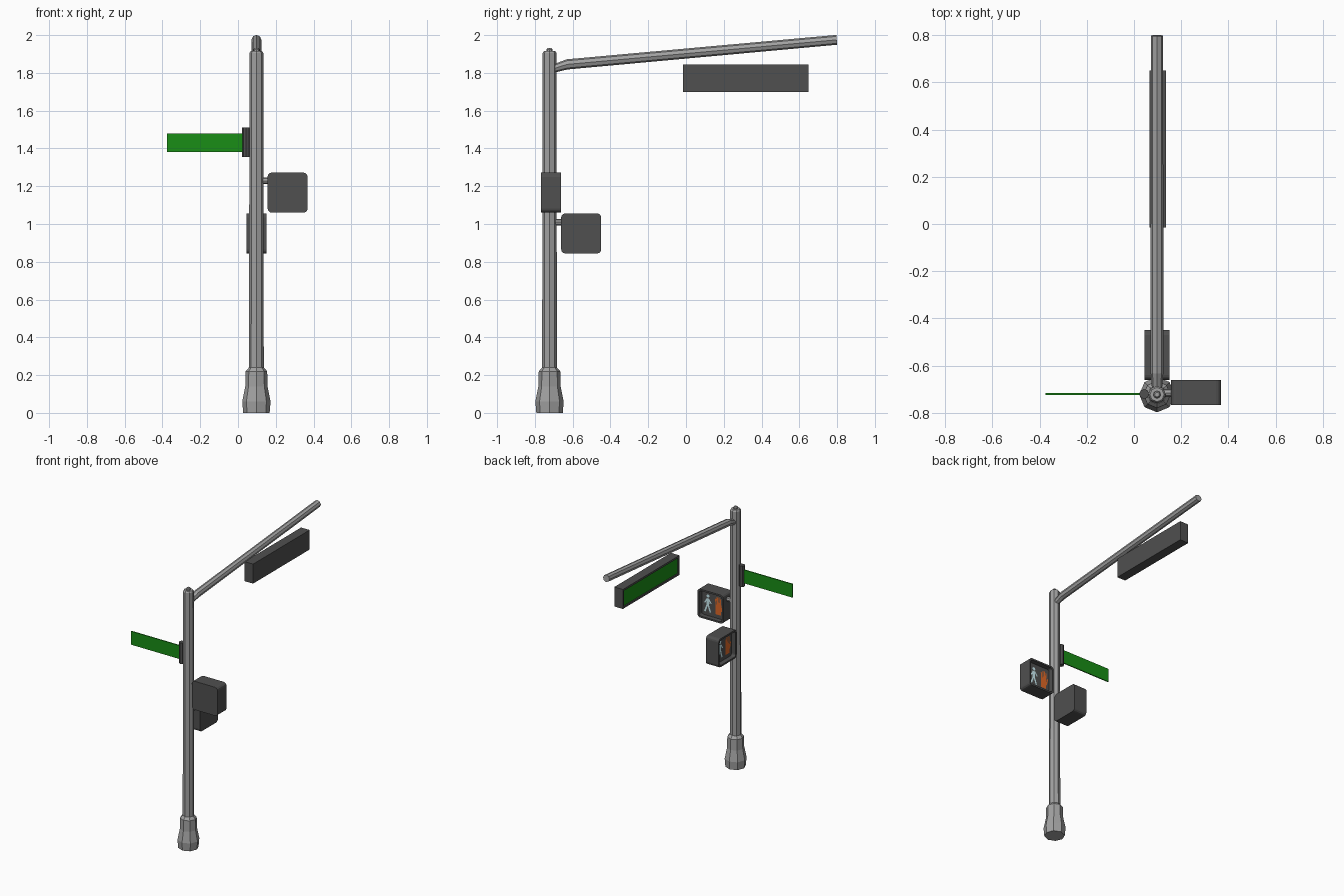
import bpy, bmesh, math
from mathutils import Vector, Matrix

if "Cube" in bpy.data.objects:
    bpy.data.objects.remove(bpy.data.objects["Cube"])

PX, PY = 0.0975, -0.7225   # pole axis


def material(name, rgb):
    m = bpy.data.materials.new(name)
    m.diffuse_color = (*rgb, 1)
    m.use_nodes = True
    m.node_tree.nodes["Principled BSDF"].inputs["Base Color"].default_value = m.diffuse_color
    return m


STEEL = material("steel_grey", (0.36, 0.36, 0.36))
DARK = material("dark_grey", (0.08, 0.08, 0.08))
GREEN = material("sign_green", (0.01, 0.27, 0.008))
WHITE = material("walk_white", (0.6, 0.85, 0.9))
ORANGE = material("stop_orange", (0.75, 0.14, 0.02))


def finish(bm, name, mat, matrix=Matrix()):
    bmesh.ops.recalc_face_normals(bm, faces=bm.faces)
    me = bpy.data.meshes.new(name)
    bm.to_mesh(me)
    bm.free()
    ob = bpy.data.objects.new(name, me)
    me.materials.append(mat)
    ob.matrix_world = matrix
    bpy.context.collection.objects.link(ob)
    return ob


def loft(bm, loops):
    rings = [[bm.verts.new(p) for p in loop] for loop in loops]
    for a, b in zip(rings, rings[1:]):
        for i in range(len(a)):
            j = (i + 1) % len(a)
            bm.faces.new((a[i], a[j], b[j], b[i]))
    bm.faces.new(rings[0])
    bm.faces.new(rings[-1])


def tube(name, stations, mat, n=8):
    """Sweep an n-gon along (point, radius) stations."""
    pts = [Vector(p) for p, r in stations]
    loops = []
    for i, (p, r) in enumerate(stations):
        t = (pts[min(i + 1, len(pts) - 1)] - pts[max(i - 1, 0)]).normalized()
        side = Vector((0, 1, 0)) if abs(t.x) > 0.9 else Vector((1, 0, 0))
        up = t.cross(side).normalized()
        loops.append([pts[i] + r * (math.cos(a) * side + math.sin(a) * up)
                      for a in (2 * math.pi * k / n for k in range(n))])
    bm = bmesh.new()
    loft(bm, loops)
    return finish(bm, name, mat)


def box(name, size, matrix, mat):
    bm = bmesh.new()
    bmesh.ops.create_cube(bm, size=1)
    bmesh.ops.scale(bm, vec=size, verts=bm.verts)
    return finish(bm, name, mat, matrix)


def outline(w, h, r, y, seg=3):
    """Rounded rectangle in the XZ plane at depth y."""
    pts = []
    for q, (sx, sz) in enumerate(((1, 1), (-1, 1), (-1, -1), (1, -1))):
        for k in range(seg + 1) if r else (0,):
            a = math.pi / 2 * (q + k / seg)
            pts.append((sx * (w / 2 - r) + r * math.cos(a), y,
                        sz * (h / 2 - r) + r * math.sin(a)))
    return pts


def housing(name, w, h, d, r, rim, recess, matrix):
    """Case with a recessed front facing local +y."""
    bm = bmesh.new()
    ri = max(r - rim * 0.5, 0)
    loft(bm, [outline(w, h, r, -d / 2), outline(w, h, r, d / 2),
              outline(w - 2 * rim, h - 2 * rim, ri, d / 2),
              outline(w - 2 * rim, h - 2 * rim, ri, d / 2 - recess)])
    return finish(bm, name, DARK, matrix)


def symbol(name, strokes, disc, offset, y, mat, matrix):
    """Flat pictogram of thick strokes; u runs to the viewer's right."""
    bm = bmesh.new()
    for i, (u0, v0, u1, v1, wd) in enumerate(strokes):
        a, b = Vector((-u0 - offset, 0, v0)), Vector((-u1 - offset, 0, v1))
        n = (b - a).normalized().cross(Vector((0, 1, 0))) * wd / 2
        lift = Vector((0, y + 0.0004 * i, 0))
        bm.faces.new([bm.verts.new(p + lift) for p in (a + n, b + n, b - n, a - n)])
    if disc:
        u, v, r = disc
        bm.faces.new([bm.verts.new((-u - offset + r * math.cos(k * math.pi / 5), y,
                                    v + r * math.sin(k * math.pi / 5))) for k in range(10)])
    for f in bm.faces:
        f.normal_update()
        if f.normal.y < 0:
            f.normal_flip()
    me = bpy.data.meshes.new(name)
    bm.to_mesh(me)
    bm.free()
    me.materials.append(mat)
    ob = bpy.data.objects.new(name, me)
    ob.matrix_world = matrix
    bpy.context.collection.objects.link(ob)


# Pole, flared base and top cap
def vertical(name, prof, x=PX, y=PY, mat=STEEL):
    return tube(name, [((x, y, z), r) for r, z in prof], mat)


vertical("pole", [(0.039, 0.2), (0.037, 1.905), (0.03, 1.915)])
vertical("base", [(0.07, 0), (0.075, 0.06), (0.059, 0.14), (0.057, 0.22), (0.04, 0.24)])
vertical("top_cap", [(0.016, 1.91), (0.016, 1.925), (0.01, 1.932)])

# Mast arm with a bend near the pole
tube("mast_arm", [((PX, PY, 1.818), 0.021), ((PX, -0.69, 1.826), 0.022),
                  ((PX, -0.63, 1.845), 0.027), ((PX, 0.798, 1.975), 0.026)], STEEL)

# Hanging street sign, facing -x
turn = Matrix.Rotation(math.pi / 2, 4, 'Z')
hang = Matrix.Translation((0.1, 0.317, 1.772)) @ turn
housing("hanging_sign_case", 0.665, 0.145, 0.07, 0, 0.014, 0.012, hang)
box("hanging_sign_panel", (0.637, 0.004, 0.117),
    hang @ Matrix.Translation((0, 0.025, 0)), GREEN)

# Side blade sign and its bracket
box("blade_sign", (0.405, 0.008, 0.1), Matrix.Translation((-0.1725, -0.72, 1.43)), GREEN)
vertical("blade_bracket", [(0.021, 1.355), (0.021, 1.51)], 0.043, -0.72, DARK)

# Pedestrian signals: case, walking figure, raised hand
WALKER = [(0, 0.035, -0.002, -0.012, 0.024), (-0.004, -0.01, -0.026, -0.065, 0.012),
          (0.002, -0.01, 0.02, -0.065, 0.012), (-0.006, 0.032, -0.027, -0.002, 0.009),
          (0.006, 0.032, 0.028, 0.002, 0.009)]
HAND = [(0, -0.065, 0, 0.01, 0.046), (0.024, -0.035, 0.036, 0.015, 0.011)] + [
    (u, 0, u * 1.1, top, 0.0095)
    for u, top in ((-0.018, 0.05), (-0.006, 0.064), (0.006, 0.066), (0.018, 0.056))]


def signal(prefix, matrix):
    housing(prefix + "_case", 0.212, 0.212, 0.105, 0.022, 0.012, 0.035, matrix)
    face = 0.0525 - 0.035 + 0.003
    symbol(prefix + "_walker", WALKER, (0, 0.053, 0.012), -0.042, face, WHITE, matrix)
    symbol(prefix + "_hand", HAND, None, 0.042, face, ORANGE, matrix)


signal("upper_signal", Matrix.Translation((0.2625, -0.714, 1.166)))
signal("lower_signal", Matrix.Translation((0.0975, -0.555, 0.95)) @ turn)
tube("upper_signal_mount", [((PX, -0.715, 1.228), 0.017), ((0.17, -0.715, 1.228), 0.017)], STEEL)
tube("lower_signal_mount", [((PX, PY, 1.01), 0.017), ((PX, -0.645, 1.01), 0.017)], STEEL)
